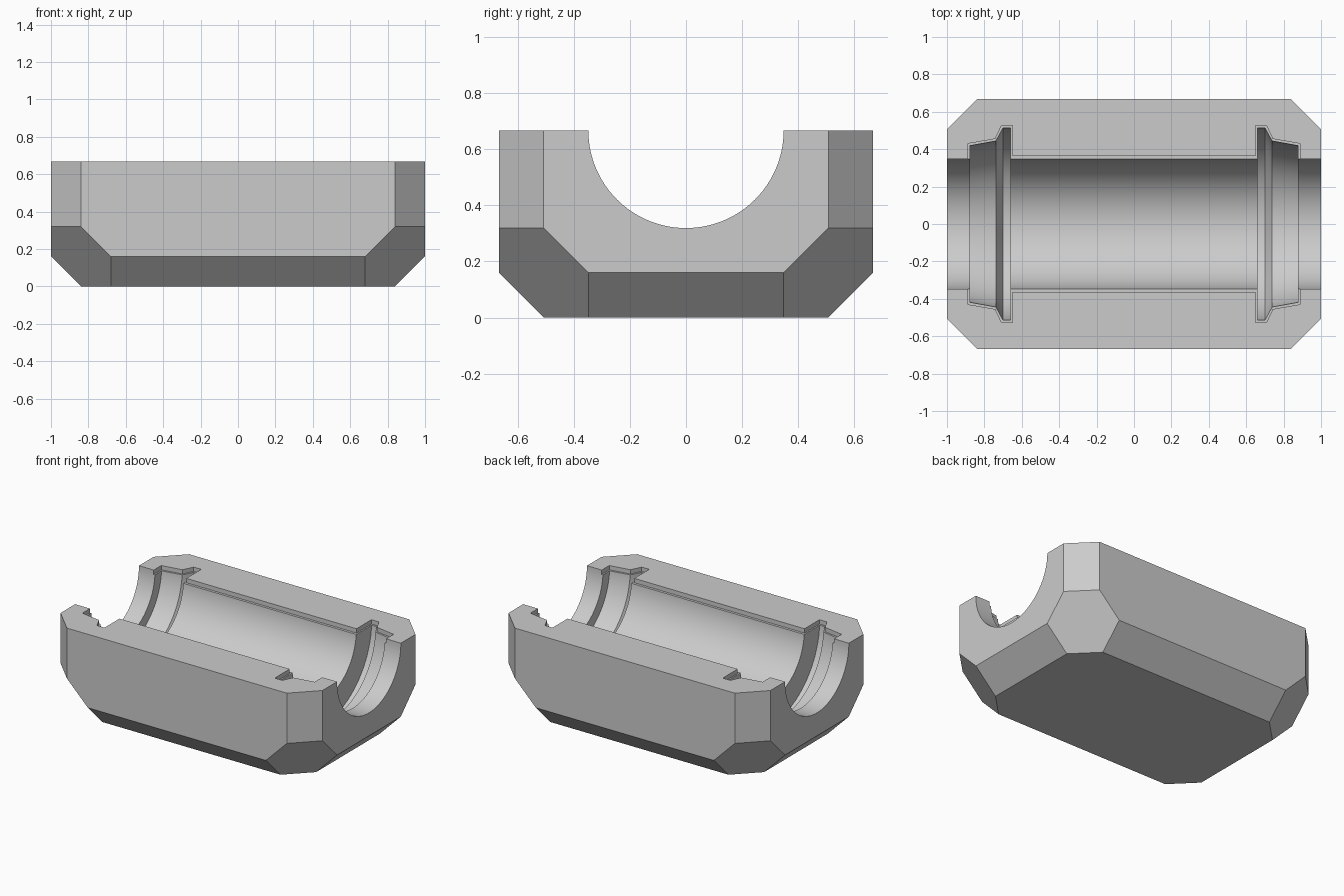
import bpy, bmesh, math
from itertools import permutations

if "Cube" in bpy.data.objects:
    bpy.data.objects.remove(bpy.data.objects["Cube"], do_unlink=True)

HX, HY, H = 1.0, 0.667, 0.667    # half length, half width, height
C = 0.16                         # chamfer size
LEDGE = 0.03                     # depth of the clearance around the cavity rim

grey = bpy.data.materials.new("plain_grey")
grey.use_nodes = True
colour = (0.6, 0.6, 0.6, 1)
grey.diffuse_color = colour
grey.node_tree.nodes["Principled BSDF"].inputs["Base Color"].default_value = colour


def make_object(name, bm):
    bmesh.ops.recalc_face_normals(bm, faces=bm.faces[:])
    mesh = bpy.data.meshes.new(name)
    bm.to_mesh(mesh)
    bm.free()
    mesh.materials.append(grey)
    ob = bpy.data.objects.new(name, mesh)
    bpy.context.collection.objects.link(ob)
    return ob


def mirrored(half):
    return half + [(-x, r) for x, r in reversed(half)]


# Chamfered block: hexagonal cuts on the lower corners
bm = bmesh.new()
for sx in (-1, 1):
    for sy in (-1, 1):
        insets = list(permutations((0, C, 2 * C))) + [(C, 0, H), (0, C, H)]
        for dx, dy, z in insets:
            bm.verts.new((sx * (HX - dx), sy * (HY - dy), z))
bmesh.ops.convex_hull(bm, input=bm.verts[:])
bmesh.ops.dissolve_limit(bm, angle_limit=0.01, verts=bm.verts[:], edges=bm.edges[:])
block = make_object("half_shell_block", bm)

# Round bore with stepped seats, turned about the long axis
bore_profile = mirrored([(-1.1, 0.348), (-0.877, 0.348), (-0.877, 0.42), (-0.738, 0.445),
                         (-0.70, 0.515), (-0.66, 0.515), (-0.66, 0.348)])
SEGMENTS = 128
bm = bmesh.new()
rings = []
for x, r in bore_profile:
    angles = [2 * math.pi * i / SEGMENTS for i in range(SEGMENTS)]
    rings.append([bm.verts.new((x, r * math.cos(a), H + r * math.sin(a))) for a in angles])
for a, b in zip(rings, rings[1:]):
    for i in range(SEGMENTS):
        j = (i + 1) % SEGMENTS
        bm.faces.new((a[i], a[j], b[j], b[i]))
bm.faces.new(rings[0])
bm.faces.new(rings[-1])
bore = make_object("bore_cutter", bm)

# Shallow clearance that follows the cavity outline at the rim
rim = mirrored([(-0.887, 0.0), (-0.887, 0.43), (-0.742, 0.455), (-0.708, 0.527),
                (-0.65, 0.527), (-0.65, 0.364)])
outline = rim[:-1] + [(x, -y) for x, y in reversed(rim[1:-1])]
bm = bmesh.new()
base = bm.faces.new([bm.verts.new((x, y, H - LEDGE)) for x, y in outline])
out = bmesh.ops.extrude_face_region(bm, geom=[base])
top = [g for g in out["geom"] if isinstance(g, bmesh.types.BMVert)]
bmesh.ops.translate(bm, verts=top, vec=(0, 0, 0.2))
clearance = make_object("rim_clearance_cutter", bm)

# Cut the cavity, bake the result and drop the cutters
for cutter in (bore, clearance):
    cutter.hide_render = True
    mod = block.modifiers.new(cutter.name, "BOOLEAN")
    mod.operation = "DIFFERENCE"
    mod.solver = "EXACT"
    mod.object = cutter
graph = bpy.context.evaluated_depsgraph_get()
block.data = bpy.data.meshes.new_from_object(block.evaluated_get(graph))
block.modifiers.clear()
for cutter in (bore, clearance):
    bpy.data.objects.remove(cutter, do_unlink=True)

bpy.ops.object.select_all(action="DESELECT")
block.select_set(True)
bpy.context.view_layer.objects.active = block
bpy.ops.object.shade_smooth_by_angle(angle=math.radians(8))
